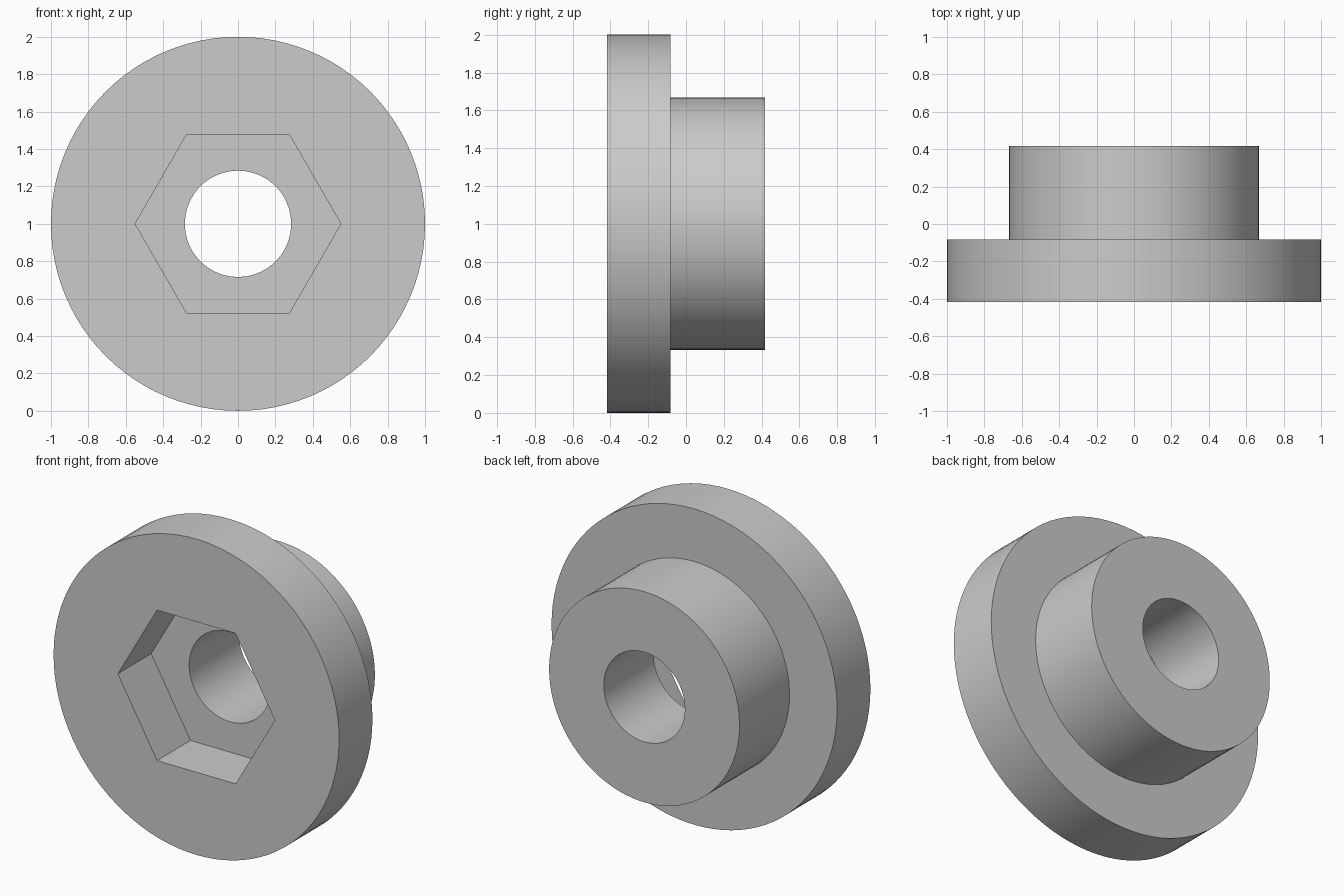
import bpy
import bmesh
from math import cos, pi, radians, sin

cube = bpy.data.objects.get("Cube")
if cube:
    bpy.data.objects.remove(cube, do_unlink=True)

SEGMENTS = 96
CENTRE_Z = 1.0
FRONT, STEP, BACK = -0.417, -0.083, 0.417
FLANGE_R, BOSS_R, BORE_R, HEX_R = 1.0, 0.667, 0.284, 0.55


def make_material(name, colour):
    mat = bpy.data.materials.new(name)
    mat.use_nodes = True
    mat.diffuse_color = colour
    mat.node_tree.nodes["Principled BSDF"].inputs["Base Color"].default_value = colour
    return mat


def hex_radius(angle):
    """Distance from the centre to a hexagon side at this angle."""
    return HEX_R * cos(pi / 6) / cos(angle % (pi / 3) - pi / 6)


def add_ring(bm, radius, y):
    """Ring of vertices around the y axis; radius is a number or a function."""
    ring = []
    for i in range(SEGMENTS):
        a = 2 * pi * i / SEGMENTS
        r = radius(a) if callable(radius) else radius
        ring.append(bm.verts.new((r * cos(a), y, CENTRE_Z + r * sin(a))))
    return ring


# Closed section: flange, boss, through bore and hexagonal nut pocket
section = [
    (FLANGE_R, FRONT), (FLANGE_R, STEP),
    (BOSS_R, STEP), (BOSS_R, BACK),
    (BORE_R, BACK), (BORE_R, STEP),
    (hex_radius, STEP), (hex_radius, FRONT),
]

bm = bmesh.new()
rings = [add_ring(bm, r, y) for r, y in section]
for k, ring in enumerate(rings):
    following = rings[(k + 1) % len(rings)]
    for i in range(SEGMENTS):
        j = (i + 1) % SEGMENTS
        bm.faces.new((ring[i], ring[j], following[j], following[i]))
bmesh.ops.recalc_face_normals(bm, faces=bm.faces)

mesh = bpy.data.meshes.new("flanged_bushing")
bm.to_mesh(mesh)
bm.free()
mesh.materials.append(make_material("plain grey", (0.6, 0.6, 0.6, 1.0)))

bushing = bpy.data.objects.new("flanged_bushing", mesh)
bpy.context.collection.objects.link(bushing)

# Smooth round walls with crisp rims and pocket corners
bpy.ops.object.select_all(action="DESELECT")
bushing.select_set(True)
bpy.context.view_layer.objects.active = bushing
bpy.ops.object.shade_smooth_by_angle(angle=radians(30))
